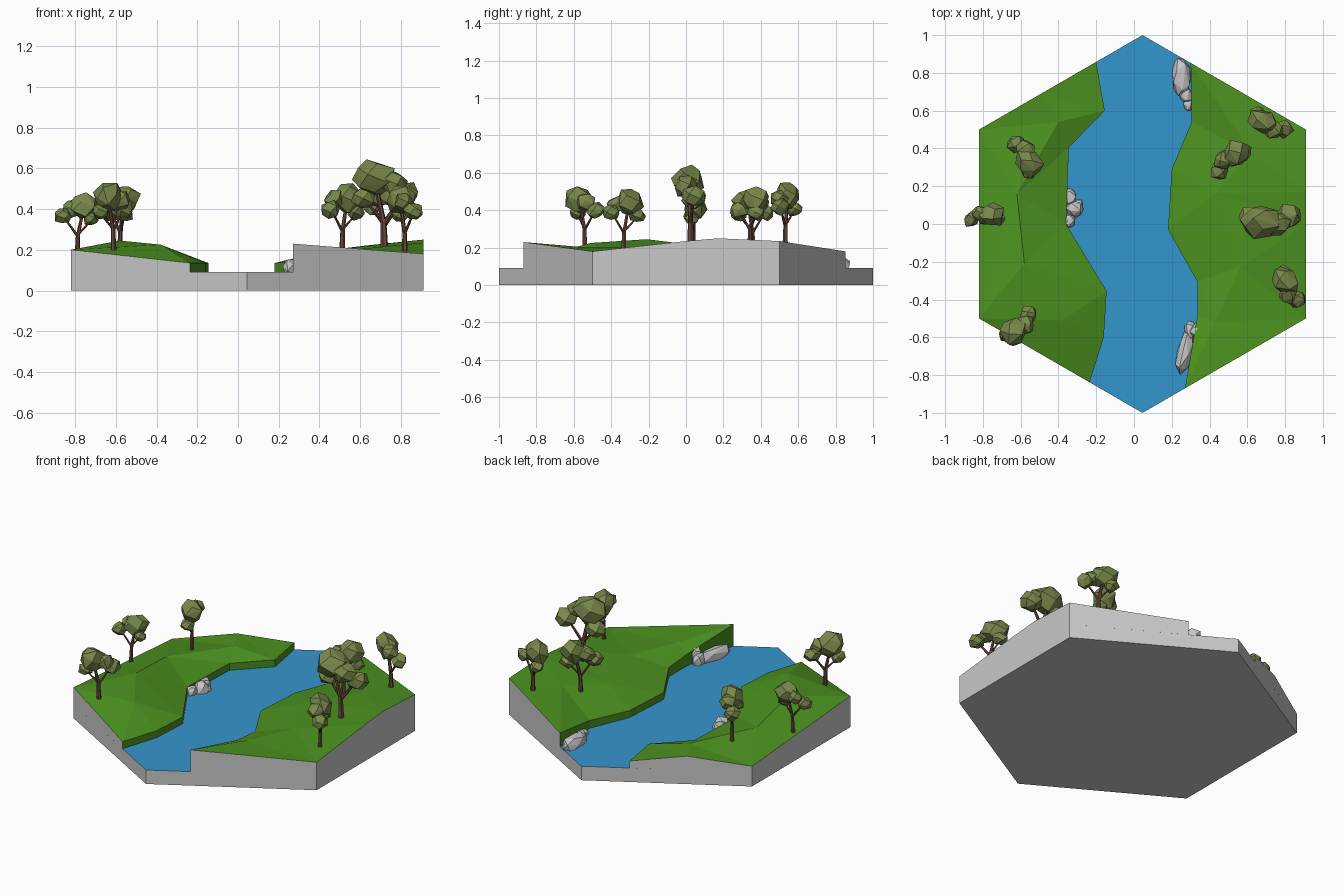
import bpy, bmesh, math, random
from mathutils import Vector, Matrix
from mathutils.geometry import delaunay_2d_cdt

if "Cube" in bpy.data.objects:
    bpy.data.objects.remove(bpy.data.objects["Cube"])

random.seed(4)
WATER_Z = 0.09


def material(name, r, g, b):
    m = bpy.data.materials.new(name)
    m.diffuse_color = (r, g, b, 1)
    m.use_nodes = True
    m.node_tree.nodes["Principled BSDF"].inputs["Base Color"].default_value = m.diffuse_color
    return m


STONE = material("pale grey stone", 0.58, 0.58, 0.58)
WATER = material("river blue", 0.034, 0.305, 0.61)
GRASS = material("grass green", 0.072, 0.285, 0.014)
LEAF = material("olive leaves", 0.19, 0.245, 0.07)
BARK = material("brown bark", 0.14, 0.065, 0.045)


def finish(bm, name, *mats):
    bmesh.ops.recalc_face_normals(bm, faces=bm.faces)
    me = bpy.data.meshes.new(name)
    bm.to_mesh(me)
    bm.free()
    for m in mats:
        me.materials.append(m)
    ob = bpy.data.objects.new(name, me)
    bpy.context.collection.objects.link(ob)
    return ob


def blob(bm, centre, radii, turn=0.0, n=16, jitter=0.16, flat=1.0):
    """Faceted lump: hull of jittered points spread over an ellipsoid."""
    rot = Matrix.Rotation(turn, 3, 'Z')
    spin = random.random() * 6.28
    verts = []
    for i in range(n):
        z = 1 - 2 * (i + 0.5) / n
        r = math.sqrt(1 - z * z)
        a = i * 2.39996 + spin
        k = 1.06 + random.uniform(-jitter, jitter)
        p = Vector((r * math.cos(a) * k * radii[0], r * math.sin(a) * k * radii[1],
                    min(z * k, flat) * radii[2]))
        verts.append(bm.verts.new(rot @ p + Vector(centre)))
    out = bmesh.ops.convex_hull(bm, input=verts)
    loose = [v for v in out["geom_interior"] if isinstance(v, bmesh.types.BMVert)]
    bmesh.ops.delete(bm, geom=loose, context='VERTS')


def limb(bm, a, b, r1, r2):
    """Tapered six-sided stick from a to b."""
    a, b = Vector(a), Vector(b)
    d = b - a
    mat = Matrix.Translation((a + b) / 2) @ d.to_track_quat('Z', 'Y').to_matrix().to_4x4()
    bmesh.ops.create_cone(bm, cap_ends=True, segments=6, radius1=r1, radius2=r2,
                          depth=d.length, matrix=mat)


# Hexagonal base; its top face is the water
bm = bmesh.new()
hexagon = [(0.045, -1), (0.91, -0.5), (0.91, 0.5), (0.045, 1), (-0.82, 0.5), (-0.82, -0.5)]
f = bm.faces.new([bm.verts.new((x, y, 0)) for x, y in hexagon])
ext = bmesh.ops.extrude_face_region(bm, geom=[f])
bmesh.ops.translate(bm, vec=(0, 0, WATER_Z),
                    verts=[g for g in ext["geom"] if isinstance(g, bmesh.types.BMVert)])
for f in bm.faces:
    f.material_index = int(all(v.co.z > 0.05 for v in f.verts))
finish(bm, "river_base", STONE, WATER)


# Grassy banks: triangulated top, green river walls, stone outer walls
def bank(name, shore, rim, hills):
    outline = shore + rim
    pts = outline + hills
    n = len(outline)
    res = delaunay_2d_cdt([Vector(p[:2]) for p in pts], [], [list(range(n))], 1, 1e-5)
    bm = bmesh.new()
    top = [bm.verts.new(p) for p in pts]
    low = [bm.verts.new((p[0], p[1], WATER_Z - 0.001)) for p in outline]
    for tri in res[2]:
        bm.faces.new([top[res[3][i][0]] for i in tri])
    for i in range(n):
        j = (i + 1) % n
        wall = bm.faces.new((top[j], top[i], low[i], low[j]))
        wall.material_index = int(i >= len(shore) - 1)
    bm.faces.new(low[::-1])
    finish(bm, name, GRASS, STONE)


bank("left_bank",
     [(-0.235, -0.838, 0.135), (-0.16, -0.6, 0.135), (-0.145, -0.355, 0.135),
      (-0.36, 0.0, 0.135), (-0.345, 0.405, 0.135), (-0.155, 0.6, 0.135), (-0.2, 0.858, 0.135)],
     [(-0.49, 0.691, 0.18), (-0.82, 0.5, 0.13), (-0.82, -0.5, 0.2)],
     [(-0.58, -0.21, 0.245), (-0.38, -0.51, 0.225), (-0.62, 0.16, 0.2), (-0.4, 0.54, 0.18)])
bank("right_bank",
     [(0.3, 0.853, 0.18), (0.305, 0.54, 0.14), (0.2, 0.29, 0.135), (0.18, -0.03, 0.135),
      (0.335, -0.305, 0.15), (0.335, -0.49, 0.165), (0.27, -0.87, 0.23)],
     [(0.91, -0.5, 0.18), (0.91, 0.0, 0.235), (0.91, 0.17, 0.25), (0.91, 0.5, 0.235)],
     [(0.56, -0.23, 0.2), (0.43, -0.52, 0.2), (0.43, 0.16, 0.195), (0.62, 0.38, 0.22)])


# Trees: one pattern of limbs and leaf lumps, turned and scaled
LUMPS = [((0.042, 0.0, 0.258), (0.078, 0.066, 0.072)),
         ((-0.078, 0.0, 0.2), (0.048, 0.046, 0.044)),
         ((-0.025, 0.025, 0.245), (0.052, 0.048, 0.048)),
         ((0.075, -0.025, 0.185), (0.044, 0.042, 0.038))]
# x, y, ground, turn in degrees, scale
TREES = [(-0.58, 0.36, 0.19, -55, 1.0), (-0.79, 0.04, 0.185, 12, 0.9),
         (-0.61, -0.54, 0.205, 228, 0.98), (0.72, 0.53, 0.22, 160, 1.0),
         (0.51, 0.34, 0.2, 45, 1.0), (0.72, 0.025, 0.215, 190, 1.3),
         (0.82, -0.335, 0.19, 125, 0.98)]
for k, (x, y, z, deg, s) in enumerate(TREES, 1):
    place = Matrix.Translation((x, y, z)) @ Matrix.Rotation(math.radians(deg), 4, 'Z') @ Matrix.Scale(s, 4)
    bm = bmesh.new()
    limb(bm, (0, 0, -0.03), (0.005, 0, 0.1), 0.015, 0.011)
    limb(bm, (0.005, 0, 0.095), (0.035, 0, 0.24), 0.011, 0.007)
    limb(bm, (0.004, 0, 0.09), (-0.07, 0, 0.19), 0.008, 0.005)
    limb(bm, (0.005, 0, 0.1), (0.07, -0.022, 0.17), 0.007, 0.004)
    bm.transform(place)
    finish(bm, f"trunk_{k}", BARK)
    bm = bmesh.new()
    for c, r in LUMPS:
        blob(bm, c, r)
    bm.transform(place)
    finish(bm, f"leaves_{k}", LEAF)

# River rocks: x, y, z centre, radii, turn in degrees
ROCKS = {
    "back_rocks": [(0.25, 0.775, 0.1, 0.05, 0.105, 0.06, 0), (0.275, 0.68, 0.1, 0.035, 0.04, 0.04, 20),
                   (0.285, 0.63, 0.095, 0.024, 0.03, 0.03, 0)],
    "left_rocks": [(-0.335, 0.14, 0.1, 0.03, 0.05, 0.05, 10), (-0.315, 0.08, 0.1, 0.045, 0.045, 0.06, 0),
                   (-0.34, 0.02, 0.1, 0.028, 0.04, 0.045, -10), (-0.295, 0.1, 0.095, 0.025, 0.03, 0.035, 0)],
    "front_rocks": [(0.272, -0.67, 0.1, 0.04, 0.125, 0.065, -12), (0.3, -0.56, 0.11, 0.035, 0.045, 0.05, 0),
                    (0.335, -0.57, 0.14, 0.035, 0.042, 0.05, 30)],
}
for name, rocks in ROCKS.items():
    bm = bmesh.new()
    for x, y, z, rx, ry, rz, deg in rocks:
        blob(bm, (x, y, z), (rx, ry, rz), math.radians(deg), n=22, jitter=0.12, flat=0.8)
    finish(bm, name, STONE)
